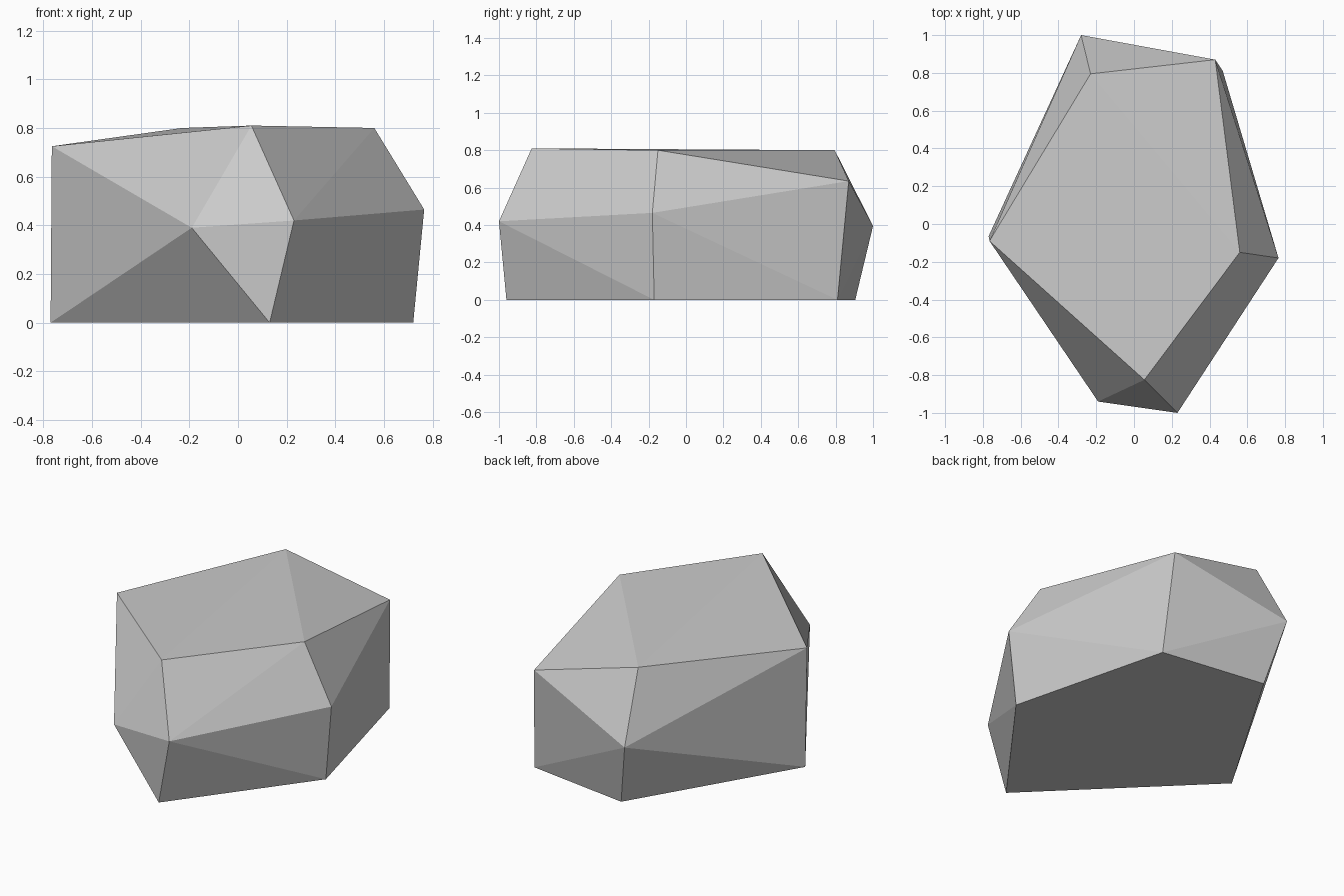
import bpy
import bmesh
from math import radians

default_cube = bpy.data.objects.get("Cube")
if default_cube:
    bpy.data.objects.remove(default_cube, do_unlink=True)

# Stone colour
stone = bpy.data.materials.new("stone_grey")
stone.use_nodes = True
grey = (0.6, 0.6, 0.6, 1)
stone.diffuse_color = grey
stone.node_tree.nodes["Principled BSDF"].inputs["Base Color"].default_value = grey

# Corners of the boulder, in three rough rings
base_ring = [(0.13, -0.96, 0), (0.72, -0.17, 0), (0.47, 0.81, 0),
             (-0.19, 0.905, 0), (-0.77, -0.065, 0)]
belly_ring = [(-0.19, -0.94, 0.39), (0.23, -1, 0.42),
              (0.765, -0.18, 0.465), (-0.28, 1, 0.395)]
crown_ring = [(0.055, -0.825, 0.81), (0.56, -0.15, 0.8), (0.43, 0.87, 0.635),
              (-0.23, 0.795, 0.8), (-0.765, -0.09, 0.725)]

# Chiselled body: convex skin around the corners, with flat facets merged
bm = bmesh.new()
for corner in base_ring + belly_ring + crown_ring:
    bm.verts.new(corner)
bmesh.ops.convex_hull(bm, input=bm.verts[:])
bmesh.ops.dissolve_limit(bm, angle_limit=radians(1.5),
                         verts=bm.verts[:], edges=bm.edges[:])
bmesh.ops.recalc_face_normals(bm, faces=bm.faces[:])

mesh = bpy.data.meshes.new("boulder")
bm.to_mesh(mesh)
bm.free()
mesh.materials.append(stone)
boulder = bpy.data.objects.new("boulder", mesh)
bpy.context.collection.objects.link(boulder)
